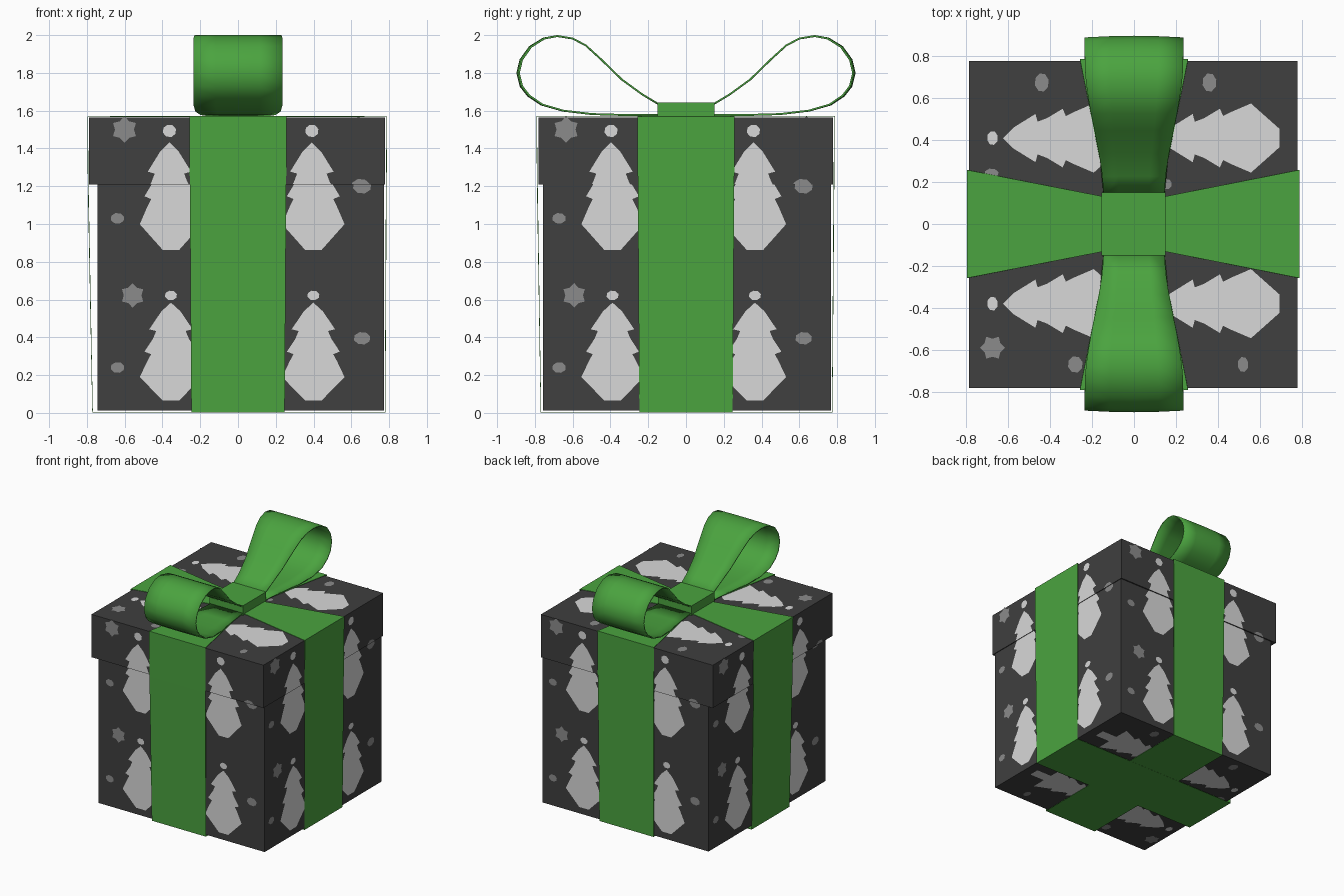
import bpy, bmesh, math
from mathutils import Matrix, Vector

if "Cube" in bpy.data.objects:
    bpy.data.objects.remove(bpy.data.objects["Cube"])


def material(name, rgb):
    m = bpy.data.materials.new(name)
    m.diffuse_color = (*rgb, 1)
    m.use_nodes = True
    m.node_tree.nodes["Principled BSDF"].inputs["Base Color"].default_value = m.diffuse_color
    return m


PAPER = material("charcoal paper", (0.05, 0.05, 0.05))
PALE = material("pale grey print", (0.69, 0.69, 0.69))
GREY = material("mid grey print", (0.26, 0.26, 0.26))
GREEN = material("ribbon green", (0.07, 0.37, 0.05))


def finish(bm, name, mats):
    me = bpy.data.meshes.new(name)
    bm.to_mesh(me)
    bm.free()
    ob = bpy.data.objects.new(name, me)
    bpy.context.collection.objects.link(ob)
    for m in mats:
        me.materials.append(m)
    return ob


def box(name, lo, hi, mat):
    bm = bmesh.new()
    lo, hi = Vector(lo), Vector(hi)
    size = hi - lo
    bmesh.ops.create_cube(bm, size=1, matrix=Matrix.Translation((lo + hi) / 2)
                          @ Matrix.Diagonal((*size, 1)))
    return finish(bm, name, [mat])


def strip(name, rows, thickness, closed=False):
    """Sheet from rows of points, thickened."""
    bm = bmesh.new()
    grid = [[bm.verts.new(p) for p in row] for row in rows]
    pairs = list(zip(grid, grid[1:])) + ([(grid[-1], grid[0])] if closed else [])
    for a, b in pairs:
        for i in range(len(a) - 1):
            bm.faces.new((a[i], a[i + 1], b[i + 1], b[i]))
    bmesh.ops.recalc_face_normals(bm, faces=bm.faces)
    ob = finish(bm, name, [GREEN])
    mod = ob.modifiers.new("thickness", "SOLIDIFY")
    mod.thickness = thickness
    mod.offset = 0
    return ob


# Box body and lid: extents as front, right, back, left distances
BODY = (0.757, 0.773, 0.767, 0.743)
LID = (0.782, 0.779, 0.777, 0.788)
SEAM, TOP = 1.21, 1.563
box("box_body", (-BODY[3], -BODY[0], 0.012), (BODY[1], BODY[2], SEAM + 0.1), PAPER)
box("box_lid", (-LID[3], -LID[0], SEAM), (LID[1], LID[2], TOP), PAPER)

# Printed shapes as 2D outlines
TREE = [(0.043, 0), (0.043, 0.135), (0.165, 0.137), (0.125, 0.23), (0.105, 0.27),
        (0.14, 0.285), (0.095, 0.36), (0.078, 0.405), (0.115, 0.415), (0.05, 0.52), (0, 0.57)]


def tree(u, v, h=1.0):
    right = [(u + x, v + y * h) for x, y in TREE]
    left = [(u - x, v + y * h) for x, y in reversed(TREE[:-1])]
    return (right + left, 0)


def oval(u, v, rx, ry, mat=1):
    return ([(u + rx * math.cos(i * math.pi / 4 + 0.3), v + ry * math.sin(i * math.pi / 4 + 0.3))
             for i in range(8)], mat)


def flake(u, v, r):
    return ([(u + r * (0.72, 1)[i % 2] * math.sin(i * math.pi / 6 + math.pi / 6),
              v + r * (0.72, 1)[i % 2] * math.cos(i * math.pi / 6 + math.pi / 6))
             for i in range(12)], 1)


def prints(name, shapes, matrix, lo=None, hi=None):
    """Flat print on one face, optionally clipped to a height band."""
    bm = bmesh.new()
    for pts, mat in shapes:
        f = bm.faces.new([bm.verts.new((u, v, 0)) for u, v in pts])
        f.material_index = mat
    bmesh.ops.triangulate(bm, faces=bm.faces)
    for cut, sign in ((lo, -1), (hi, 1)):
        if cut is not None:
            bmesh.ops.bisect_plane(bm, geom=bm.verts[:] + bm.edges[:] + bm.faces[:],
                                   plane_co=(0, cut, 0), plane_no=(0, sign, 0), clear_outer=True)
    bm.transform(matrix)
    finish(bm, name, [PALE, GREY])


def side_shapes(s):
    out = []
    for u in (-0.377, 0.377):
        out += [tree(s + u, 0.065, 0.91), tree(s + u, 0.862),
                oval(s + u, 0.622, 0.033, 0.026, 0), oval(s + u, 1.493, 0.036, 0.034, 0)]
    out += [flake(s - 0.615, 1.50, 0.07), flake(s - 0.58, 0.622, 0.065),
            oval(s - 0.66, 1.03, 0.037, 0.029), oval(s - 0.66, 0.24, 0.037, 0.029),
            oval(s + 0.635, 1.20, 0.05, 0.04), oval(s + 0.635, 0.395, 0.045, 0.034)]
    return out


# Prints on the four sides, split at the lid seam
for k, side in enumerate(("front", "right", "back", "left")):
    shift = (0.022, -0.012, -0.015, -0.015)[k]
    for part, dist, lo, hi, du in (("body", BODY, None, SEAM, 0), ("lid", LID, SEAM, None, -0.008)):
        m = (Matrix.Rotation(k * math.pi / 2, 4, 'Z')
             @ Matrix.Translation((0, -dist[k] - 0.002, 0)) @ Matrix.Rotation(math.pi / 2, 4, 'X'))
        prints(f"{part}_print_{side}", side_shapes(shift + du), m, lo, hi)

# Prints on lid top and box bottom: trees lie with tips towards -x
flat = []
for y in (0.41, -0.38):
    for x in (-0.055, 0.695):
        flat += [tree(y, -x), oval(y, -x + 0.62, 0.034, 0.026, 0)]
flat += [oval(0.675, 0.44, 0.045, 0.034), oval(0.675, -0.36, 0.045, 0.034),
         flake(-0.59, 0.675, 0.06), oval(-0.67, 0.28, 0.04, 0.036),
         oval(-0.67, -0.52, 0.037, 0.026), oval(0.24, 0.68, 0.025, 0.035),
         oval(0.19, -0.16, 0.025, 0.02)]
to_top = Matrix(((0, -1, 0, 0), (1, 0, 0, 0), (0, 0, 1, TOP + 0.002), (0, 0, 0, 1)))
to_bottom = Matrix(((0, -1, 0, 0), (1, 0, 0, 0), (0, 0, 1, 0.010), (0, 0, 0, 1)))
prints("lid_print_top", flat, to_top)
flip = [(p[::-1], m) for p, m in flat]
prints("body_print_bottom", flip, to_bottom)

# Ribbon bands wrapped around the box: (along, height, half width)
def band(name, neg, pos, turn, lift):
    half = lambda e, s: [(s * 0.14, TOP + 0.006 + lift, 0.13), (s * e[0], TOP + 0.006 + lift, 0.258),
                         (s * e[1], SEAM - 0.01, 0.255), (s * e[2], 0.003 + lift, 0.247)]
    path = half(neg, -1) + half(pos, 1)[::-1]
    rows = [[(-w, a, z), (w, a, z)] for a, z, w in path]
    ob = strip(name, rows, 0.004, closed=True)
    ob.data.transform(Matrix.Rotation(turn, 4, 'Z'))


band("ribbon_front_back", (0.791, 0.787, 0.768), (0.786, 0.783, 0.774), 0, 0.001)
band("ribbon_sides", (0.796, 0.793, 0.770), (0.788, 0.785, 0.779), -math.pi / 2, 0)

# Knot
box("bow_knot", (-0.155, -0.15, TOP), (0.15, 0.15, 1.643), GREEN)

# Bow loops: side profile swept to a widening sheet
LOOP = [(0.13, 1.625), (0.23, 1.685), (0.34, 1.765), (0.45, 1.872), (0.53, 1.945), (0.60, 1.982),
        (0.68, 1.995), (0.75, 1.982), (0.82, 1.938), (0.868, 1.87), (0.885, 1.80), (0.868, 1.73),
        (0.83, 1.68), (0.76, 1.632), (0.65, 1.60), (0.50, 1.582), (0.32, 1.577), (0.13, 1.577)]


def loop_width(y):
    t = min(max((y - 0.13) / 0.65, 0), 1)
    return 0.145 + 0.09 * t * t * (3 - 2 * t)


for side, s in (("front", -1), ("back", 1)):
    rows = []
    for y, z in LOOP:
        w = loop_width(y)
        bulge = 0.008 * min(max((y - 0.6) / 0.25, 0), 1)
        rows.append([(-w, s * y, z), (-w / 2, s * (y + bulge * 0.7), z), (0, s * (y + bulge), z),
                     (w / 2, s * (y + bulge * 0.7), z), (w, s * y, z)])
    ob = strip(f"bow_loop_{side}", rows, 0.010)
    bpy.ops.object.select_all(action='DESELECT')
    ob.select_set(True)
    bpy.context.view_layer.objects.active = ob
    bpy.ops.object.shade_smooth_by_angle(angle=math.radians(40))
